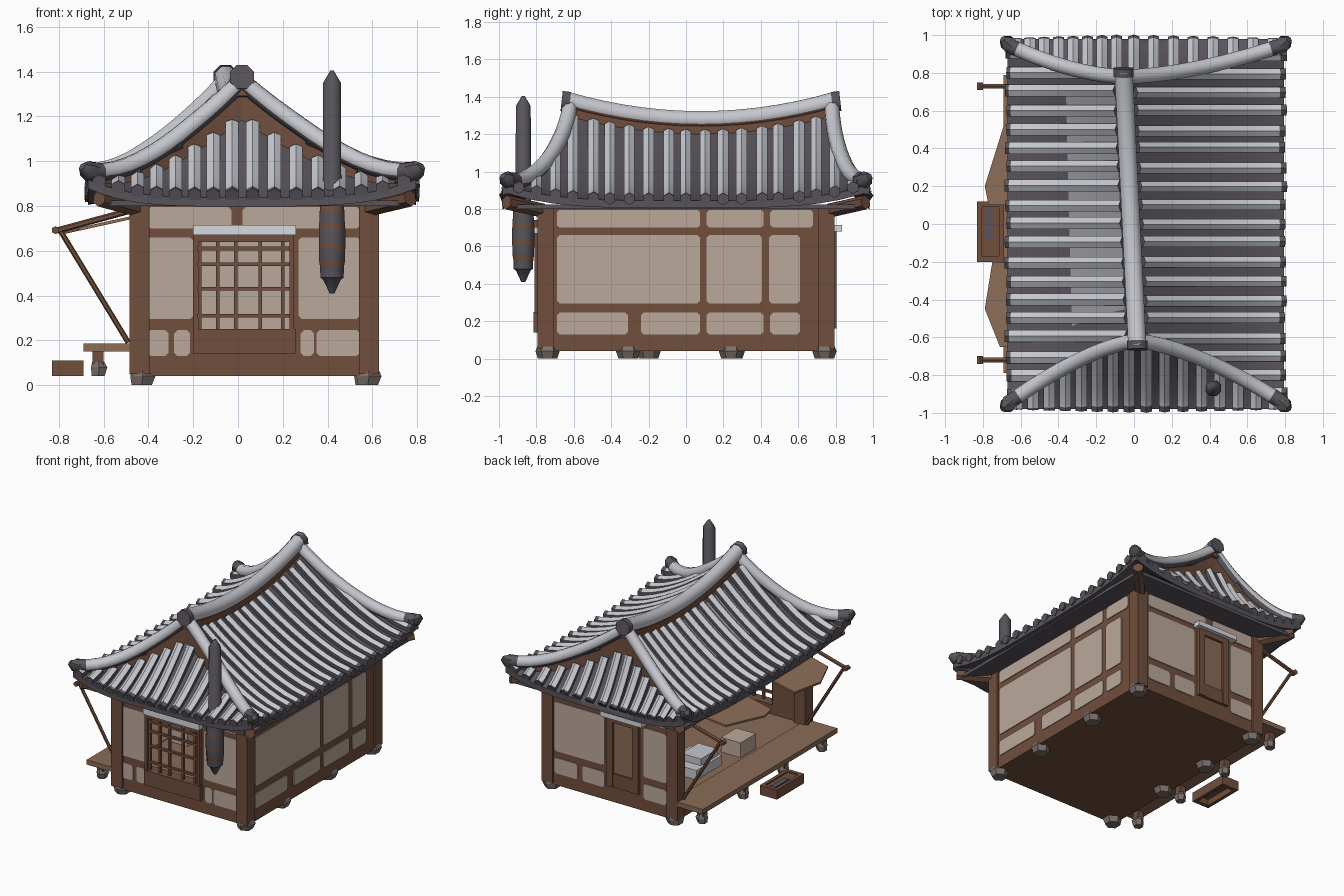
import bpy, bmesh, math, random
from mathutils import Vector

if "Cube" in bpy.data.objects:
    bpy.data.objects.remove(bpy.data.objects["Cube"])
random.seed(4)

def mat(name, *c):
    m = bpy.data.materials.new(name)
    m.diffuse_color = (*c, 1)
    m.use_nodes = True
    m.node_tree.nodes["Principled BSDF"].inputs["Base Color"].default_value = m.diffuse_color
    return m
BROWN = mat("brown_timber", 0.165, 0.078, 0.048)
TAN = mat("tan_plaster", 0.50, 0.395, 0.33)
SNOW = mat("snow_grey", 0.57, 0.58, 0.62)
DARK = mat("dark_tile", 0.098, 0.088, 0.105)
THIN = mat("thin_snow", 0.33, 0.33, 0.355)
FLOOR = mat("floor_wood", 0.26, 0.15, 0.095)
STONE = mat("stone", 0.20, 0.165, 0.15)
WHITE = mat("ledge_snow", 0.68, 0.70, 0.74)

# ---------- helpers ----------
def finish(bm, name, mats, smooth=False):
    bmesh.ops.recalc_face_normals(bm, faces=bm.faces)
    me = bpy.data.meshes.new(name)
    bm.to_mesh(me); bm.free()
    for m in mats: me.materials.append(m)
    ob = bpy.data.objects.new(name, me)
    bpy.context.collection.objects.link(ob)
    if smooth:
        bpy.context.view_layer.objects.active = ob
        ob.select_set(True)
        bpy.ops.object.shade_smooth_by_angle(angle=math.radians(50))
        ob.select_set(False)
    return ob

def face(bm, vs, mi=0):
    f = bm.faces.new(vs); f.material_index = mi
    return f

def box(bm, x0, x1, y0, y1, z0, z1, mi=0):
    v = [bm.verts.new((x, y, z)) for x in (x0, x1) for y in (y0, y1) for z in (z0, z1)]
    for q in ((0, 1, 3, 2), (4, 6, 7, 5), (0, 4, 5, 1), (2, 3, 7, 6), (0, 2, 6, 4), (1, 5, 7, 3)):
        face(bm, [v[i] for i in q], mi)

def boxes(name, m, *bs):
    bm = bmesh.new()
    for b in bs: box(bm, *b)
    return finish(bm, name, [m])

def tube(bm, pts, r, n=8, mi=lambda i, up: 0):
    # r: a number or one radius per point; mi(segment, upward part) gives the material
    pts = [Vector(p) for p in pts]
    rings = []
    for i, p in enumerate(pts):
        t = (pts[min(i + 1, len(pts) - 1)] - pts[max(i - 1, 0)]).normalized()
        a = Vector((1, 0, 0)) if abs(t.z) > 0.97 else t.cross(Vector((0, 0, 1))).normalized()
        b = a.cross(t)
        rr = r[i] if isinstance(r, (list, tuple)) else r
        rings.append([bm.verts.new(p + rr * (math.cos(k) * a + math.sin(k) * b))
                      for k in [2 * math.pi * (j + .5) / n for j in range(n)]])
    for i in range(len(pts) - 1):
        for j in range(n):
            k = (j + 1) % n
            face(bm, [rings[i][j], rings[i][k], rings[i + 1][k], rings[i + 1][j]],
                 mi(i, math.sin(2 * math.pi * (j + 1) / n)))
    face(bm, rings[0], mi(0, -1)); face(bm, rings[-1], mi(len(pts) - 2, -1))

def slab(bm, f, nu, nv, off, mi=lambda u, v: 0):
    # closed sheet over f(u, v), thickened by the vector off
    P = [[Vector(f(i / nu, j / nv)) for j in range(nv + 1)] for i in range(nu + 1)]
    T = [[bm.verts.new(p) for p in row] for row in P]
    U = [[bm.verts.new(p + Vector(off)) for p in row] for row in P]
    for i in range(nu):
        for j in range(nv):
            face(bm, [T[i][j], T[i + 1][j], T[i + 1][j + 1], T[i][j + 1]], mi(i / nu, j / nv))
            face(bm, [U[i][j], U[i][j + 1], U[i + 1][j + 1], U[i + 1][j]])
    rim = [(i, 0) for i in range(nu)] + [(nu, j) for j in range(nv)] + \
          [(i, nv) for i in range(nu, 0, -1)] + [(0, j) for j in range(nv, 0, -1)]
    for (a, b), (c, d) in zip(rim, rim[1:] + rim[:1]):
        face(bm, [T[a][b], T[c][d], U[c][d], U[a][b]])

# ---------- roof shape ----------
XL, XR, EAVE = -0.67, 0.795, 0.845
def ridge_x(y): return -0.015 - 0.05 * y
def ridge_z(y): return 1.225 + 0.11 * ((y - 0.08) / 0.74) ** 2
def roof_x(u, y): return ridge_x(y) + u * ((XR - ridge_x(y)) if u > 0 else (ridge_x(y) - XL))
def roof_z(t, y): return EAVE + (min(ridge_z(y), 1.34) - EAVE) * (1 - min(t, 1)) ** 1.5 + 0.095 * t * abs(y) ** 4
def verge_y(t, s): return -(0.62 + 0.33 * t ** 1.5) if s < 0 else 0.78 + 0.17 * t ** 1.7
def on_roof(u, y, up=0): return (roof_x(u, y), y, roof_z(abs(u), y) + up)
def verge_t(y):
    if y < 0: return (max(0, -y - 0.62) / 0.33) ** (1 / 1.5)
    return (max(0, y - 0.78) / 0.17) ** (1 / 1.7)
def skirt(u, v, s, up=0):
    t = abs(u); y0 = verge_y(t, s)
    top = roof_z(t, y0) - 0.125 * (1 - t)
    end = 0.838 + 0.08 * t ** 4
    return (roof_x(u, y0), y0 + (s * 0.98 - y0) * v, end + (top - end) * max(0, 1 - v) ** 1.25 + up)

bm = bmesh.new()
for d in (-1, 1):
    def main(a, b, d=d):
        y0, y1 = verge_y(a, -1), verge_y(a, 1)
        return on_roof(d * a, y0 + (y1 - y0) * b)
    slab(bm, main, 12, 16, (0, 0, -0.04),
         lambda u, v, d=d: 1 if d < 0 and 0.05 < u < 0.5 and 0.1 < v < 0.9 else 0)
    slab(bm, lambda a, b, d=d: skirt(2 * a - 1, b, d), 24, 6, (0, 0, -0.04))
finish(bm, "roof_base", [DARK, THIN], True)

# gable boards under the verges
bm = bmesh.new()
for s in (-1, 1):
    def gable(a, b, s=s):
        u = 2 * a - 1; y = verge_y(abs(u), s)
        return (roof_x(u, y), y + s * 0.012, roof_z(abs(u), y) - b * (0.02 + 0.125 * (1 - abs(u))))
    slab(bm, gable, 24, 1, (0, -s * 0.03, 0))
finish(bm, "gable_boards", [BROWN])

# tile rolls, snowy on top and dark at the sides and eave ends
bm = bmesh.new()
roll = lambda i, up: 1 if i >= 8 or up < 0.1 else 0
for d in (-1, 1):
    for k in range(19):
        y = -0.9 + 0.1 * k + random.uniform(-.008, .008)
        t0 = max(0.06, verge_t(y))
        end = 1.0 + random.uniform(0, .025)
        ts = [t0 + (end - 0.04 - t0) * i / 8 for i in range(9)] + [end]
        tube(bm, [on_roof(d * t, y, 0.008) for t in ts], 0.033 if d > 0 else 0.036, 6, roll)
    for k in range(16):
        u = -0.93 + 1.86 * k / 15
        vs = [0.02 + 0.9 * i / 8 for i in range(9)] + [1.02]
        tube(bm, [skirt(u, v, d, 0.008) for v in vs], 0.034, 6, roll)
finish(bm, "tile_rolls", [SNOW, DARK], True)

# verge and hip ridges with dark end knobs
bm = bmesh.new()
for s in (-1, 1):
    for d in (-1, 1):
        pts = [on_roof(d * i / 12, verge_y(i / 12, s), 0.035) for i in range(13)]
        tube(bm, pts, 0.042, 8, lambda i, up: 0 if up > -0.1 and i < 11 else 1)
        e = Vector(pts[-1])
        tube(bm, [e + Vector((-d * .04, -s * .03, -.01)), e + Vector((d * .002, s * .01, .0)),
                  e + Vector((d * .025, s * .03, .02))], [0.042, 0.046, 0.02], 6, lambda i, up: 1)
finish(bm, "hip_ridges", [SNOW, DARK], True)

# main ridge: brown strip, snowy cap, dark ends
bm = bmesh.new()
ys = [-0.65 + 1.46 * i / 14 for i in range(15)]
slab(bm, lambda a, b: (ridge_x(-.65 + 1.46 * a) - .035 + .07 * b, -.65 + 1.46 * a,
     ridge_z(-.65 + 1.46 * a) + .05), 14, 1, (0, 0, -0.09), lambda u, v: 0)
tube(bm, [(ridge_x(y), y, ridge_z(y) + 0.05) for y in ys], 0.052, 8, lambda i, up: 1 if up > -.5 else 0)
for y, s in ((-0.65, -1), (0.81, 1)):
    z = ridge_z(y) + 0.04
    tube(bm, [(ridge_x(y), y - s * .03, z), (ridge_x(y), y + s * .015, z + .005)], 0.058, 8, lambda i, up: 2)
finish(bm, "main_ridge", [BROWN, SNOW, DARK], True)

# eave underside and corner rafters
boxes("eave_underside", DARK, (-0.63, 0.76, -0.95, 0.95, 0.80, 0.825))
bm = bmesh.new()
for s in (-1, 1):
    for x0, x1 in ((-0.45, -0.62), (0.58, 0.77)):
        tube(bm, [(x0, s * 0.76, 0.79), (x1, s * 0.96, 0.835)], 0.038, 6)
finish(bm, "corner_rafters", [BROWN])

# ---------- body ----------
WX0, WX1, WY = -0.475, 0.62, 0.78
boxes("wall_frames", BROWN,
      (WX1 - .05, WX1, -WY, WY, .05, .82), (WX0, WX1, WY - .05, WY, .05, .82),
      (WX0, -.2, -WY, -WY + .05, .05, .82), (.25, WX1, -WY, -WY + .05, .05, .82),
      (-.2, .25, -WY, -WY + .05, .05, .25), (-.2, .25, -WY, -WY + .05, .66, .82),
      (WX0, WX0 + .05, -WY, WY, .71, .82))
boxes("corner_posts", BROWN, *[(x, x + .09, y, y + .09, .05, .815)
      for x in (WX0 - .01, WX1 - .08) for y in (-WY - .015, WY - .075)])
boxes("base_beam", BROWN, (WX0, WX1, -WY, WY, .04, .16))
boxes("inner_floor", FLOOR, (WX0, WX1 - .05, -WY + .05, WY - .05, .16, .18))
boxes("inner_plaster", TAN, (WX1 - .056, WX1 - .05, -.72, .72, .2, .8), (-.4, .56, WY - .056, WY - .05, .2, .8))

# plaster panels as thin plates with clipped corners
P = 0.006
rows = ((.13, .245), (.295, .66), (.70, .795))
def panels(name, at, n, *row_spans):
    # at(p, z, k) maps along-wall position, height and depth to a point
    bm = bmesh.new()
    for (a, b), spans in zip(rows, row_spans):
        for p, q in spans:
            c = 0.014
            o = [(p + c, a), (q - c, a), (q, a + c), (q, b - c), (q - c, b), (p + c, b), (p, b - c), (p, a + c)]
            A, B = [[bm.verts.new(at(x, z, k)) for x, z in o] for k in (0, P)]
            face(bm, A); face(bm, B)
            for i in range(8): face(bm, [A[i], A[i - 1], B[i - 1], B[i]])
    finish(bm, name, [TAN])
panels("right_panels", lambda p, z, k: (WX1 + k, p, z), 0,
       ((-.69, -.31), (-.24, .075), (.11, .415), (.45, .61)),
       ((-.69, .075), (.11, .405), (.445, .61)), ((-.69, .075), (.11, .415), (.45, .68)))
panels("front_panels", lambda p, z, k: (p, -WY - k, z), 0,
       ((-.405, -.31), (-.285, -.215), (.28, .34), (.35, .545)),
       ((-.405, -.2), (.27, .545)), ((-.405, -.03), (.02, .545)))
panels("back_panels", lambda p, z, k: (p, WY + k, z), 0,
       ((-.39, -.2), (.12, .3), (.34, .53)), ((-.39, -.2), (.12, .53)), ((-.39, -.04), (.02, .53)))

# front lattice window and sill
bars = [(x - .008, x + .008, -.795, -.775, .25, .66) for x in (-.17, -.09, -.01, .1, .2)]
bars += [(-.2, .25, -.798, -.778, z - .008, z + .008) for z in (.31, .43, .54, .61)]
bars += [(-.2, -.18, -.81, -.76, .25, .66), (.23, .25, -.81, -.76, .25, .66),
         (-.2, .26, -.815, -.76, .14, .25), (-.2, .25, -.81, -.76, .64, .67)]
boxes("front_window", BROWN, *bars)
boxes("front_window_snow", WHITE, (-.2, .26, -.83, -.76, .67, .715))

# back door
boxes("back_door_frame", BROWN, (-.17, -.12, WY, .805, .16, .69), (.04, .09, WY, .805, .16, .69),
      (-.17, .09, WY, .805, .64, .69), (-.13, .05, WY, .80, .16, .26))
boxes("back_door_panel", FLOOR, (-.12, .04, WY, WY + .008, .26, .64))
boxes("back_door_snow", WHITE, (-.22, .12, WY, .835, .68, .715))

# ---------- open left side: deck, step, flaps, props ----------
boxes("porch_deck", FLOOR, (-.69, -.44, -.79, .79, .15, .185))
boxes("deck_legs", BROWN, *[(-.65, -.60, y - .025, y + .025, .09, .15) for y in (-.7, -.25, .22, .7)])
boxes("step_box", BROWN, (-.83, -.805, -.2, .12, .04, .11), (-.715, -.69, -.2, .12, .04, .11),
      (-.83, -.69, -.2, -.17, .04, .11), (-.83, -.69, .09, .12, .04, .11), (-.82, -.7, -.19, .11, .085, .10))
boxes("step_inset", DARK, (-.79, -.75, -.08, .08, .10, .106))
bm = bmesh.new()
for y in (-.72, .73):
    tube(bm, [(-.46, y, .785), (-.81, y, .69)], 0.014, 6)
    tube(bm, [(-.80, y, .70), (-.49, y, .19)], 0.012, 6)
    tube(bm, [(-.815, y - .02, .692), (-.815, y + .02, .692)], 0.018, 6)
finish(bm, "prop_rods", [BROWN])
bm = bmesh.new()
for o in (((.10, -.48), (.10, -.77), (.2, -.79), (.52, -.69), (.56, -.48)),
          ((-.2, -.48), (-.2, -.75), (-.45, -.79), (-.65, -.71), (-.66, -.48))):
    lo, hi = [[bm.verts.new((x, y, .74 + (x + .48) * .22 + h)) for y, x in o] for h in (0, .014)]
    face(bm, lo); face(bm, hi)
    for i in range(5): face(bm, [lo[i], lo[i - 1], hi[i - 1], hi[i]])
finish(bm, "lifted_panels", [FLOOR])
boxes("low_table", TAN, (-.42, -.26, -.22, -.04, .18, .29))
boxes("bedding", SNOW, (-.38, -.12, .12, .42, .18, .25), (-.36, -.2, .14, .34, .25, .30))

# ---------- footing stones ----------
bm = bmesh.new()
for x, y in [(x, y) for x in (-.43, .58) for y in (-.74, .74)] + \
        [(.57, -.31), (.57, .24)] + [(-.43, -.2), (-.43, .25)] + \
        [(-.625, y) for y in (-.7, -.25, .22, .7)]:
    h = .04 if x < -.6 else 0
    r = .042 if x < -.6 else .065
    tube(bm, [(x, y, h), (x + .005, y, h + .04), (x, y, h + .09 - h * .6)], [r * .8, r, r * .7], 6)
finish(bm, "footing_stones", [STONE])

# ---------- chimney pipe ----------
bm = bmesh.new()
prof = [(.41, .012), (.47, .042), (.48, .056), (.53, .058), (.55, .062), (.61, .064), (.63, .064),
        (.70, .064), (.72, .062), (.77, .06), (.82, .056), (.84, .045), (1.35, .043), (1.405, .008)]
tube(bm, [(.42, -.87, z) for z, r in prof], [r for z, r in prof], 8,
     lambda i, up: 1 if i in (3, 5, 7, 9) else 0)
box(bm, .40, .44, -.86, -.76, .70, .74, 1)
finish(bm, "chimney_pipe", [DARK, BROWN], True)
